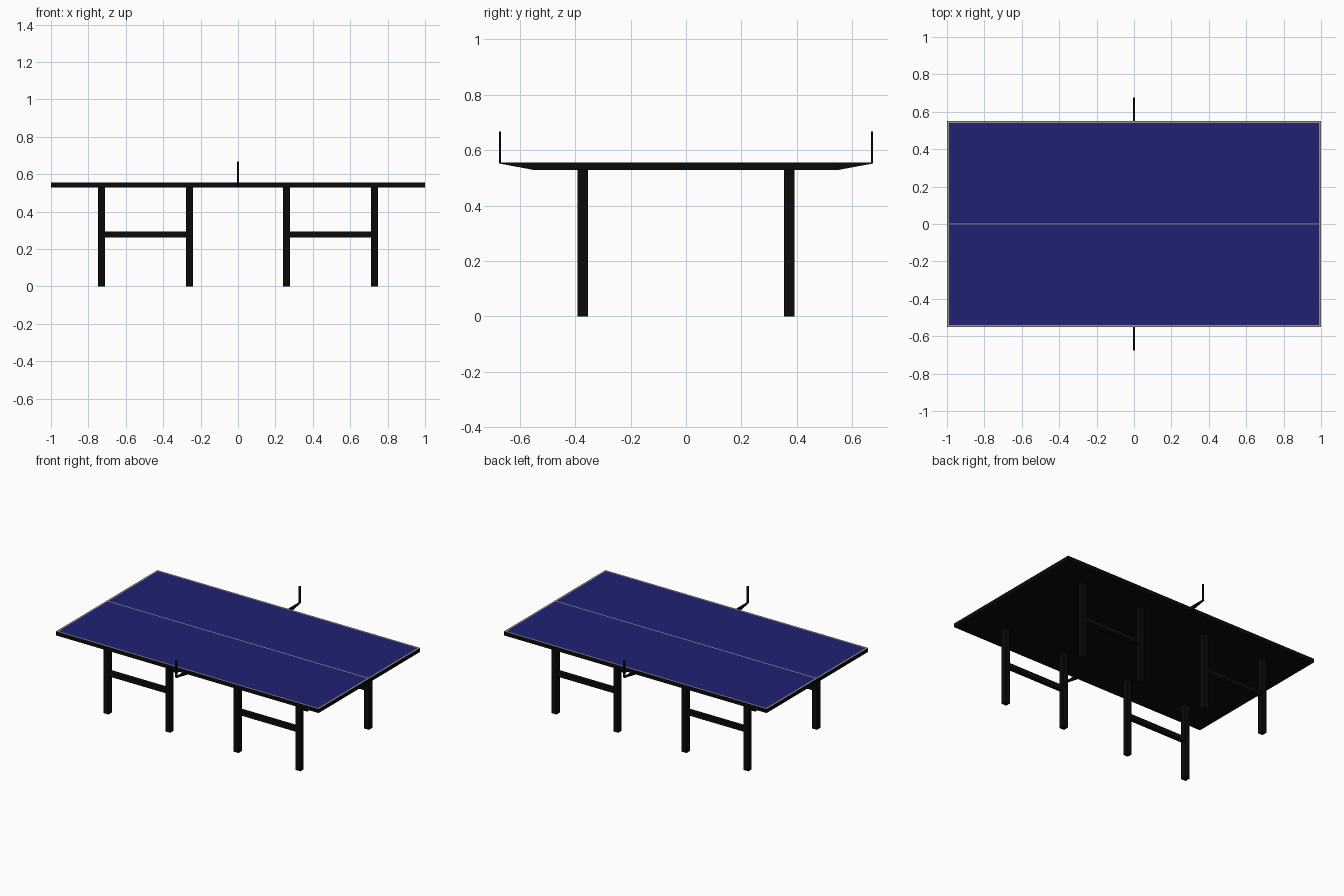
import bpy
import bmesh

if "Cube" in bpy.data.objects:
    bpy.data.objects.remove(bpy.data.objects["Cube"])


def material(name, rgb):
    m = bpy.data.materials.new(name)
    m.diffuse_color = (*rgb, 1)
    m.use_nodes = True
    m.node_tree.nodes["Principled BSDF"].inputs["Base Color"].default_value = m.diffuse_color
    return m


BLACK = material("black", (0.003, 0.003, 0.003))
BLUE = material("blue", (0.013, 0.015, 0.17))
GREY = material("line_grey", (0.3, 0.3, 0.3))


def finish(name, bm, mats=(BLACK,)):
    bmesh.ops.recalc_face_normals(bm, faces=bm.faces)
    me = bpy.data.meshes.new(name)
    bm.to_mesh(me)
    bm.free()
    for m in mats:
        me.materials.append(m)
    ob = bpy.data.objects.new(name, me)
    bpy.context.collection.objects.link(ob)
    return ob


def box(name, centre, size):
    bm = bmesh.new()
    bmesh.ops.create_cube(bm, size=1)
    bmesh.ops.scale(bm, vec=size, verts=bm.verts)
    bmesh.ops.translate(bm, vec=centre, verts=bm.verts)
    return finish(name, bm)


TOP, UNDER = 0.556, 0.529

# Table top: slab whose upper face is cut into border, centre line and two courts
xs = [-1, -0.988, 0.988, 1]
ys = [-0.552, -0.540, -0.004, 0.004, 0.540, 0.552]
bm = bmesh.new()
grid = [[bm.verts.new((x, y, TOP)) for y in ys] for x in xs]
for i in range(len(xs) - 1):
    for j in range(len(ys) - 1):
        f = bm.faces.new((grid[i][j], grid[i + 1][j], grid[i + 1][j + 1], grid[i][j + 1]))
        f.material_index = 1 if i == 1 and j in (1, 3) else 2
upper = bm.faces[:]
ext = bmesh.ops.extrude_face_region(bm, geom=upper, use_keep_orig=True)
bmesh.ops.translate(bm, vec=(0, 0, UNDER - TOP),
                    verts=[g for g in ext["geom"] if isinstance(g, bmesh.types.BMVert)])
for f in bm.faces:
    if f not in upper:
        f.material_index = 0
finish("table_top", bm, (BLACK, BLUE, GREY))

for y, side in ((-0.373, "front"), (0.373, "back")):
    for s, end in ((-1, "left"), (1, "right")):
        # Leg pair with its cross bar
        for x, place in ((0.26, "inner"), (0.73, "outer")):
            box(f"{side}_{end}_{place}_leg", (s * x, y, UNDER / 2), (0.037, 0.037, UNDER))
        box(f"{side}_{end}_cross_bar", (s * 0.495, y, 0.277), (0.44, 0.03, 0.032))

for s, side in ((-1, "front"), (1, "back")):
    # Tapered net bracket, wedge profile in the y-z plane
    bm = bmesh.new()
    profile = [(0.552, UNDER), (0.675, 0.552), (0.675, TOP), (0.552, TOP)]
    face = bm.faces.new([bm.verts.new((-0.006, s * y, z)) for y, z in profile])
    ext = bmesh.ops.extrude_face_region(bm, geom=[face], use_keep_orig=True)
    bmesh.ops.translate(bm, vec=(0.012, 0, 0),
                        verts=[g for g in ext["geom"] if isinstance(g, bmesh.types.BMVert)])
    finish(f"{side}_net_bracket", bm)
    # Upright net post
    box(f"{side}_net_post", (0, s * 0.671, 0.611), (0.01, 0.008, 0.114))
